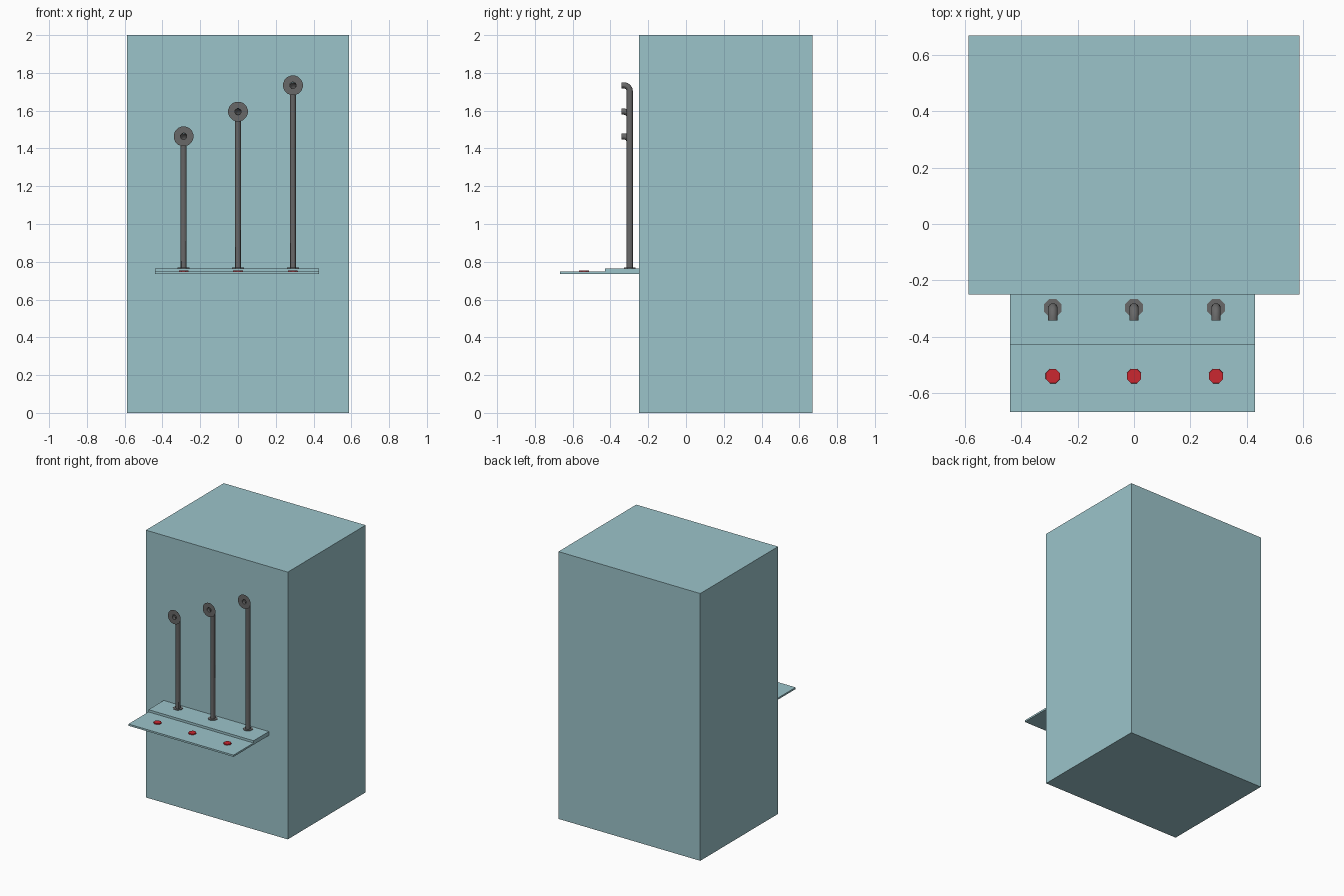
import bpy, bmesh
from math import pi, sin, cos
from mathutils import Vector

if "Cube" in bpy.data.objects:
    bpy.data.objects.remove(bpy.data.objects["Cube"])


def material(name, rgb):
    m = bpy.data.materials.new(name)
    m.diffuse_color = (*rgb, 1)
    m.use_nodes = True
    m.node_tree.nodes["Principled BSDF"].inputs["Base Color"].default_value = m.diffuse_color
    return m


TEAL = material("teal_paint", (0.33, 0.55, 0.59))
RED = material("red_plastic", (0.6, 0.02, 0.03))
DARK = material("dark_metal", (0.14, 0.14, 0.14))


def finish(name, bm, mat):
    mesh = bpy.data.meshes.new(name)
    bm.to_mesh(mesh)
    bm.free()
    mesh.materials.append(mat)
    ob = bpy.data.objects.new(name, mesh)
    bpy.context.collection.objects.link(ob)
    return ob


def extrude_x(name, profile, x0, x1, mat):
    """Closed (y, z) profile swept along x."""
    bm = bmesh.new()
    face = bm.faces.new([bm.verts.new((x0, y, z)) for y, z in profile])
    ext = bmesh.ops.extrude_face_region(bm, geom=[face])
    verts = [v for v in ext["geom"] if isinstance(v, bmesh.types.BMVert)]
    bmesh.ops.translate(bm, verts=verts, vec=(x1 - x0, 0, 0))
    bmesh.ops.recalc_face_normals(bm, faces=bm.faces)
    return finish(name, bm, mat)


def sweep(name, rings, sides, mat, cap=False):
    """Join rings given as (centre, tilt towards -y, radius)."""
    bm = bmesh.new()
    loops = []
    for c, tilt, r in rings:
        side = Vector((0, cos(tilt), sin(tilt)))
        loops.append([bm.verts.new(Vector(c) + r * (
            Vector((1, 0, 0)) * cos(2 * pi * (i + 0.5) / sides)
            + side * sin(2 * pi * (i + 0.5) / sides))) for i in range(sides)])
    for a, b in zip(loops, loops[1:]):
        for i in range(sides):
            j = (i + 1) % sides
            bm.faces.new((a[i], a[j], b[j], b[i]))
    if cap:
        bm.faces.new(loops[0][::-1])
        bm.faces.new(loops[-1])
    return finish(name, bm, mat)


# Main cabinet
extrude_x("cabinet", [(-0.25, 0), (0.67, 0), (0.67, 2), (-0.25, 2)],
          -0.587, 0.587, TEAL)

# Stepped shelf
extrude_x("shelf", [(-0.25, 0.735), (-0.667, 0.735), (-0.667, 0.748),
                    (-0.43, 0.748), (-0.43, 0.765), (-0.25, 0.765)],
          -0.44, 0.43, TEAL)

Y, R, BEND = -0.298, 0.017, 0.03
for n, (x, top) in enumerate(((-0.288, 1.464), (0.0, 1.595), (0.291, 1.734)), 1):
    # Upright tube, quarter bend, open flared mouth
    rings = [((x, Y, 0.765), 0, R)]
    for k in range(5):
        a = k * pi / 8
        rings.append(((x, Y - BEND * (1 - cos(a)), top - BEND + BEND * sin(a)), a, R))
    rings.append(((x, -0.342, top), pi / 2, R))
    tube = sweep(f"tube_{n}", rings, 12, DARK)
    bpy.context.view_layer.objects.active = tube
    tube.select_set(True)
    bpy.ops.object.shade_smooth_by_angle()
    tube.select_set(False)
    sweep(f"mouth_disc_{n}", [((x, -0.342, top), pi / 2, R),
                              ((x, -0.342, top), pi / 2, 0.053)], 16, DARK)
    # Foot collar and push button
    sweep(f"foot_collar_{n}", [((x, Y, 0.762), 0, 0.034),
                               ((x, Y, 0.769), 0, 0.034)], 8, DARK, True)
    sweep(f"button_{n}", [((x, -0.54, 0.745), 0, 0.028),
                          ((x, -0.54, 0.755), 0, 0.027)], 8, RED, True)
